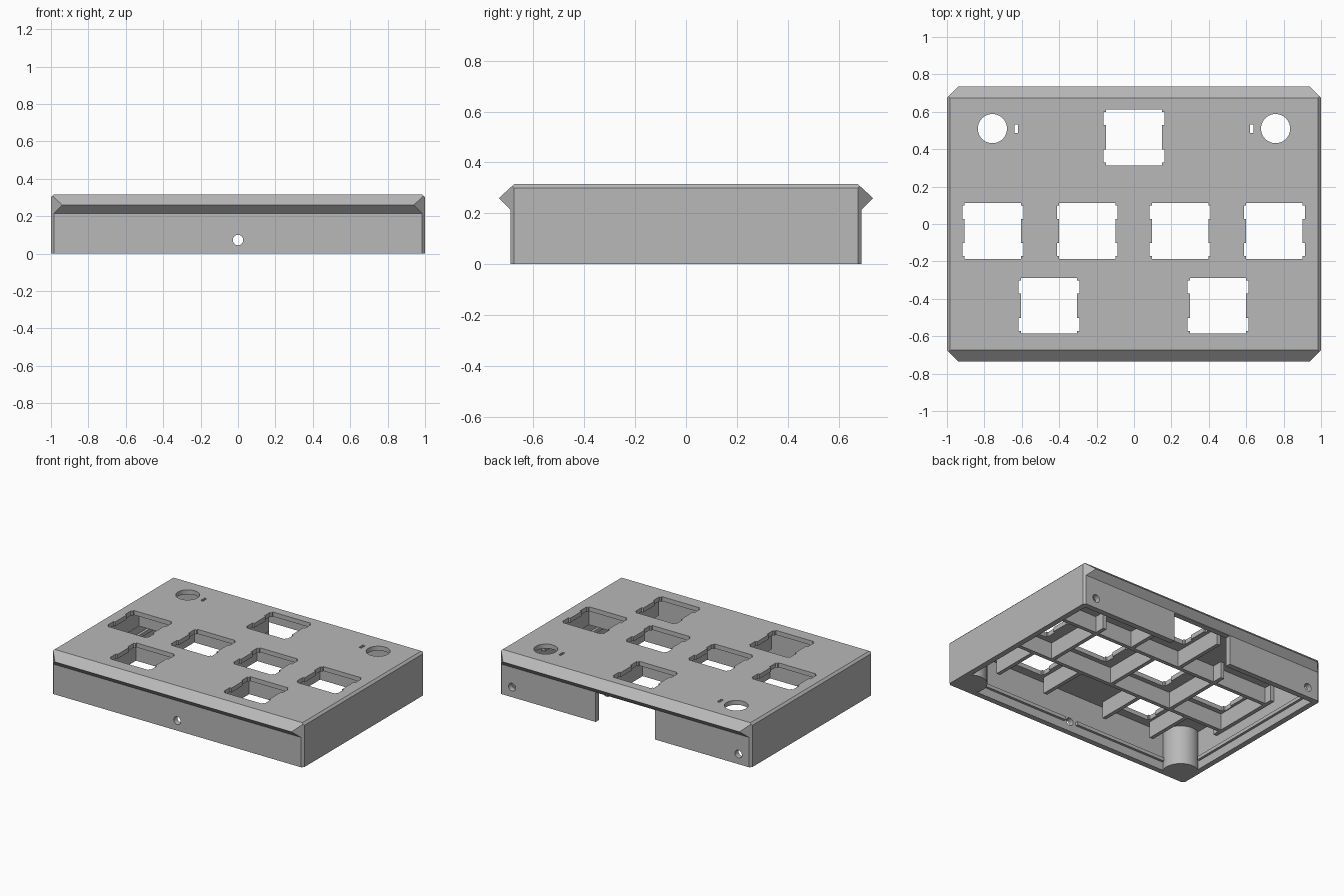
import bpy, bmesh
from math import cos, sin, pi, radians
from mathutils import Vector, Matrix

if "Cube" in bpy.data.objects:
    bpy.data.objects.remove(bpy.data.objects["Cube"], do_unlink=True)

GREY = (0.48, 0.48, 0.48, 1)
mat = bpy.data.materials.new("plain_grey")
mat.use_nodes = True
mat.diffuse_color = GREY
mat.node_tree.nodes["Principled BSDF"].inputs["Base Color"].default_value = GREY

WALL_X, WALL_Y, CEILING = 0.96, 0.65, 0.283


def finish(name, bm):
    bmesh.ops.recalc_face_normals(bm, faces=bm.faces)
    mesh = bpy.data.meshes.new(name)
    bm.to_mesh(mesh)
    bm.free()
    mesh.materials.append(mat)
    ob = bpy.data.objects.new(name, mesh)
    bpy.context.collection.objects.link(ob)
    return ob


def prism(bm, points, direction):
    """Extrude a closed outline of 3D points along a direction."""
    face = bm.faces.new([bm.verts.new(p) for p in points])
    ext = bmesh.ops.extrude_face_region(bm, geom=[face])
    verts = [v for v in ext["geom"] if isinstance(v, bmesh.types.BMVert)]
    bmesh.ops.translate(bm, vec=direction, verts=verts)


def box(bm, x0, x1, y0, y1, z0, z1):
    prism(bm, [(x0, y0, z0), (x1, y0, z0), (x1, y1, z0), (x0, y1, z0)],
          (0, 0, z1 - z0))


def clip(bm, point, normal):
    """Slice off everything beyond a plane and close the cut."""
    cut = bmesh.ops.bisect_plane(bm, geom=bm.verts[:] + bm.edges[:] + bm.faces[:],
                                 plane_co=point, plane_no=normal, clear_outer=True)
    edges = [e for e in cut["geom_cut"] if isinstance(e, bmesh.types.BMEdge)]
    bmesh.ops.contextual_create(bm, geom=edges)


def circle(radius, count=40):
    return [(radius * cos(2 * pi * i / count), radius * sin(2 * pi * i / count))
            for i in range(count)]


def subtract(target, bm):
    cutter = finish("cutter", bm)
    cutter.hide_render = True
    mod = target.modifiers.new("cut", "BOOLEAN")
    mod.operation, mod.solver, mod.object = "DIFFERENCE", "EXACT", cutter
    bpy.context.view_layer.objects.active = target
    bpy.ops.object.modifier_apply(modifier=mod.name)
    bpy.data.objects.remove(cutter, do_unlink=True)


def smooth(ob):
    bpy.ops.object.select_all(action="DESELECT")
    ob.select_set(True)
    bpy.context.view_layer.objects.active = ob
    bpy.ops.object.shade_smooth_by_angle(angle=radians(25))


# Case: profile with pointed front and back ridges, chamfered corners and sides
half = [(0.69, 0), (0.69, 0.215), (0.735, 0.26), (0.675, 0.315)]
profile = half + [(-y, z) for y, z in reversed(half)]
bm = bmesh.new()
prism(bm, [(-1, y, z) for y, z in profile], (2, 0, 0))
for sx in (-1, 1):
    for sy in (-1, 1):
        clip(bm, (sx, sy * 0.675, 0), (sx, sy, 0))
    clip(bm, (sx, 0, 0.3), (sx, 0, 1))
case = finish("case_shell", bm)

# Hollow underside
bm = bmesh.new()
box(bm, -WALL_X, WALL_X, -WALL_Y, WALL_Y, -0.1, CEILING)
subtract(case, bm)

# Switch openings with clip tabs, knob holes and light slots in the top plate
corner = [(0.15, 0.065), (0.163, 0.065), (0.163, 0.135), (0.15, 0.135), (0.15, 0.149)]
right = corner[::-1] + [(x, -y) for x, y in corner]
outline = right + [(-x, -y) for x, y in right]
keys = [(0, 0.463)]
keys += [(x, -0.037) for x in (-0.755, -0.25, 0.247, 0.75)]
keys += [(x, -0.437) for x in (-0.455, 0.45)]
bm = bmesh.new()
for kx, ky in keys:
    prism(bm, [(kx + x, ky + y, 0.2) for x, y in outline], (0, 0, 0.3))
for s in (-1, 1):
    prism(bm, [(s * 0.757 + x, 0.51 + y, 0.2) for x, y in circle(0.078)], (0, 0, 0.3))
    box(bm, s * 0.63 - 0.009, s * 0.63 + 0.009, 0.487, 0.533, 0.2, 0.5)
subtract(case, bm)

# Cable notch and screw holes in the back wall, one screw hole in the front
bm = bmesh.new()
box(bm, -0.235, 0.235, 0.6, 0.8, -0.1, 0.212)
for hx, hy in ((-0.9, 0.6), (0.9, 0.6), (0, -0.8)):
    prism(bm, [(hx + x, hy, 0.072 + z) for x, z in circle(0.028, 24)], (0, 0.2, 0))
subtract(case, bm)
smooth(case)

# Stiffening ribs under the plate, running between the switch openings
RIB = 0.014
bm = bmesh.new()
for y in (0.212, -0.236):
    box(bm, -0.94, 0.94, y - RIB, y + RIB, 0.165, 0.29)
y_ribs = [(0, -0.236, 0.212)]
for s in (-1, 1):
    y_ribs += [(s * 0.5, -0.236, 0.3), (s * 0.94, -0.3, 0.28),
               (s * 0.2, 0.212, 0.62), (s * 0.25, -0.6, -0.236),
               (s * 0.65, -0.6, -0.236)]
for x, y0, y1 in y_ribs:
    box(bm, x - RIB, x + RIB, y0, y1, 0.165, 0.29)
finish("plate_ribs", bm)

# Round screw posts in the two front corners
for s, side in ((-1, "right"), (1, "left")):
    bm = bmesh.new()
    prism(bm, [(s * 0.9 + x, -0.6 + y, 0) for x, y in circle(0.12)], (0, 0, 0.29))
    clip(bm, (s * 0.98, 0, 0), (s, 0, 0))
    clip(bm, (0, -0.67, 0), (0, -1, 0))
    smooth(finish(side + "_corner_post", bm))

# Narrow rails along the inner walls
bm = bmesh.new()
for s in (-1, 1):
    xs = sorted((s * 0.05, s * 0.8))
    box(bm, xs[0], xs[1], -WALL_Y - 0.01, -WALL_Y + 0.018, 0.06, 0.085)
    xs = sorted((s * (WALL_X - 0.018), s * (WALL_X + 0.01)))
    box(bm, xs[0], xs[1], -0.48, 0.58, 0.06, 0.085)
finish("inner_rails", bm)
